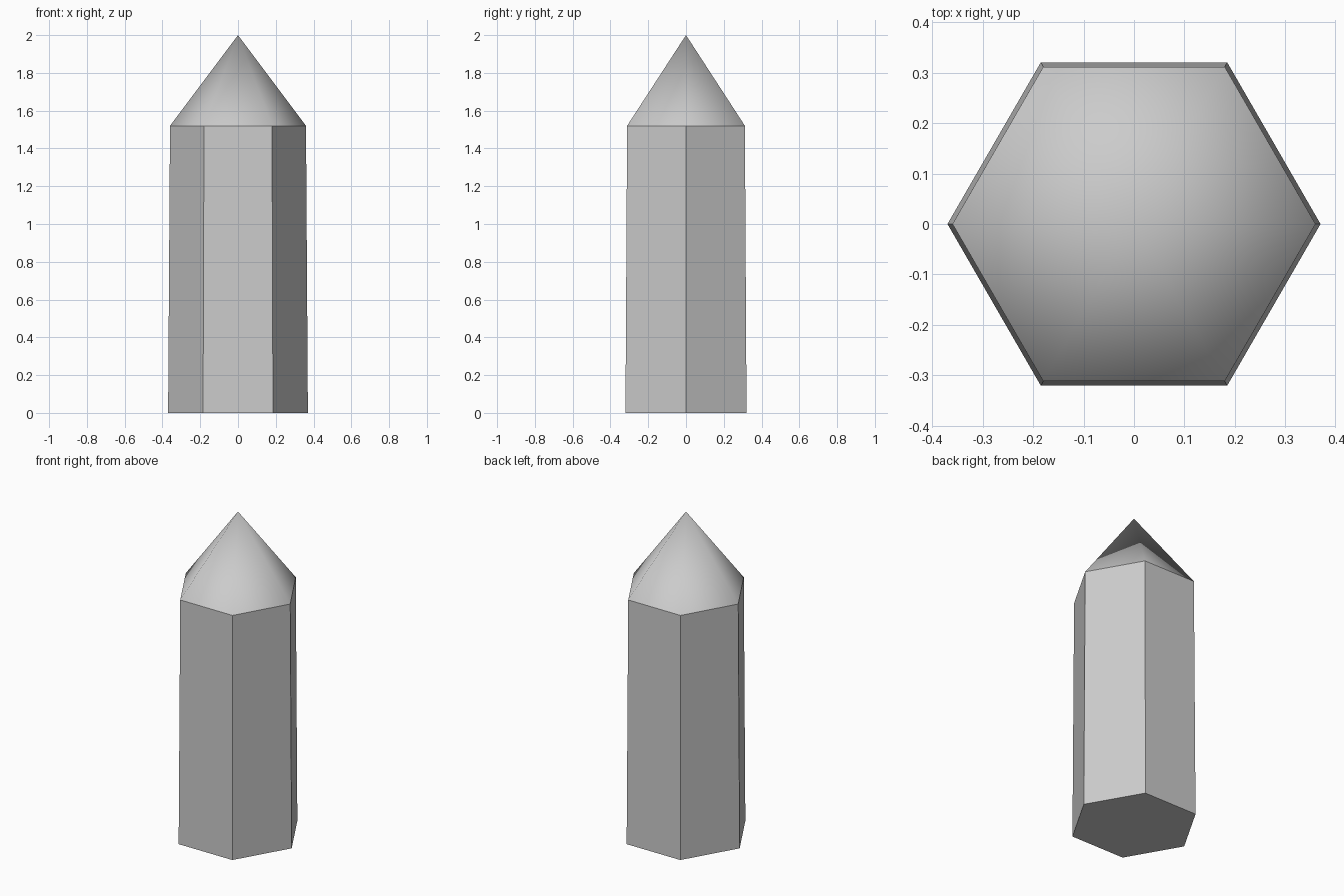
import bpy
import bmesh
from math import cos, sin, pi

if "Cube" in bpy.data.objects:
    bpy.data.objects.remove(bpy.data.objects["Cube"])

SIDES = 6


def ring(bm, radius, z):
    return [bm.verts.new((radius * cos(2 * pi * i / SIDES),
                          radius * sin(2 * pi * i / SIDES), z))
            for i in range(SIDES)]


bm = bmesh.new()
base = ring(bm, 0.37, 0.0)
rim = ring(bm, 0.36, 1.52)
apex = bm.verts.new((0, 0, 2.0))

# flat underside
bm.faces.new(base[::-1])
for i in range(SIDES):
    j = (i + 1) % SIDES
    # flat, slightly tapered shaft side
    bm.faces.new((base[i], base[j], rim[j], rim[i]))
    # smooth-shaded pointed tip
    bm.faces.new((rim[i], rim[j], apex)).smooth = True
    bm.edges.get((rim[i], rim[j])).smooth = False

mesh = bpy.data.meshes.new("crystal_shaft")
bm.to_mesh(mesh)
bm.free()
crystal = bpy.data.objects.new("crystal_shaft", mesh)
bpy.context.collection.objects.link(crystal)
